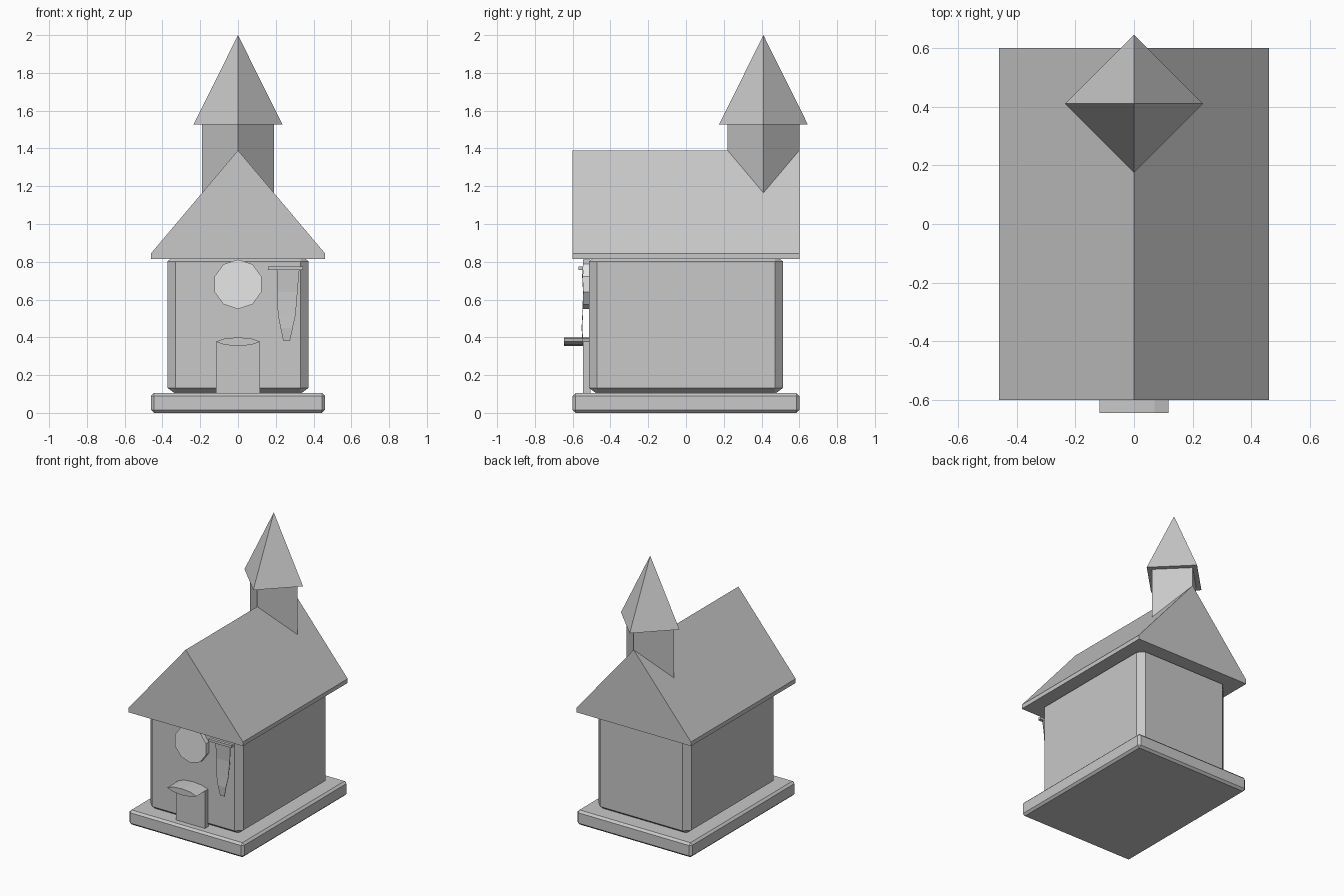
import bpy, bmesh, math
from mathutils import Matrix

if "Cube" in bpy.data.objects:
    bpy.data.objects.remove(bpy.data.objects["Cube"])


def material(name, value):
    m = bpy.data.materials.new(name)
    m.diffuse_color = (value, value, value, 1)
    m.use_nodes = True
    m.node_tree.nodes["Principled BSDF"].inputs["Base Color"].default_value = m.diffuse_color
    return m


stone = material("stone grey", 0.58)
pale = material("pale grey", 0.8)


def finish(name, bm, mat=stone):
    bmesh.ops.recalc_face_normals(bm, faces=bm.faces)
    mesh = bpy.data.meshes.new(name)
    bm.to_mesh(mesh)
    bm.free()
    mesh.materials.append(mat)
    ob = bpy.data.objects.new(name, mesh)
    bpy.context.collection.objects.link(ob)
    return ob


def box(name, x, y, z, bevel=0.0, z_squash=1.0):
    """Box from (min, max) ranges; z_squash flattens the bevel vertically."""
    bm = bmesh.new()
    bmesh.ops.create_cube(bm, size=1)
    size = (x[1] - x[0], y[1] - y[0], (z[1] - z[0]) / z_squash)
    bmesh.ops.scale(bm, vec=size, verts=bm.verts)
    if bevel:
        bmesh.ops.bevel(bm, geom=bm.edges[:], offset=bevel, segments=1,
                        affect='EDGES', profile=0.5)
    bmesh.ops.scale(bm, vec=(1, 1, z_squash), verts=bm.verts)
    bmesh.ops.translate(bm, vec=(sum(x) / 2, sum(y) / 2, sum(z) / 2), verts=bm.verts)
    return finish(name, bm)


def extrude_y(name, profile, y0, y1, mat=stone):
    """Extrude an (x, z) outline from y0 to y1."""
    bm = bmesh.new()
    face = bm.faces.new([bm.verts.new((x, y0, z)) for x, z in profile])
    out = bmesh.ops.extrude_face_region(bm, geom=[face])
    moved = [v for v in out["geom"] if isinstance(v, bmesh.types.BMVert)]
    bmesh.ops.translate(bm, vec=(0, y1 - y0, 0), verts=moved)
    return finish(name, bm, mat)


def four_sided(name, r_bottom, r_top, y, z0, z1):
    """Diamond-plan column or pyramid with corners on the x and y axes."""
    bm = bmesh.new()
    bmesh.ops.create_cone(bm, cap_ends=True, segments=4, radius1=r_bottom,
                          radius2=r_top, depth=z1 - z0,
                          matrix=Matrix.Translation((0, y, (z0 + z1) / 2)))
    # turn the corners onto the axes if they start on the diagonals
    v = max(bm.verts, key=lambda p: abs(p.co.x))
    if abs(v.co.x) < r_bottom * 0.9:
        bmesh.ops.rotate(bm, cent=(0, y, 0), matrix=Matrix.Rotation(math.pi / 4, 3, 'Z'),
                         verts=bm.verts)
    bmesh.ops.remove_doubles(bm, verts=bm.verts, dist=0.0001)
    return finish(name, bm)


# foundation and walls
box("foundation", (-0.46, 0.46), (-0.6, 0.6), (0, 0.105), 0.015)
box("walls", (-0.373, 0.373), (-0.513, 0.513), (0.1, 0.835), 0.043, 0.75)

# gabled roof
extrude_y("roof", [(-0.46, 0.815), (0.46, 0.815), (0.46, 0.845), (0, 1.39), (-0.46, 0.845)],
          -0.6, 0.6)

# steeple
four_sided("steeple_tower", 0.19, 0.19, 0.41, 1.0, 1.53)
four_sided("steeple_spire", 0.235, 0.0, 0.41, 1.527, 2.0)

# round window
ring = [math.radians(90 + 36 * i) for i in range(10)]
extrude_y("round_window", [(0.131 * math.cos(a), 0.681 + 0.131 * math.sin(a)) for a in ring],
          -0.545, -0.505, pale)

# door and its lens-shaped canopy
box("door", (-0.117, 0.117), (-0.545, -0.505), (0.1, 0.378))
extrude_y("door_canopy",
          [(-0.118, 0.377), (-0.07, 0.394), (0, 0.4), (0.07, 0.394),
           (0.118, 0.377), (0.07, 0.36), (0, 0.354), (-0.07, 0.36)], -0.645, -0.505)

# banner hanging from a rod: rows of (z, left x, right x, y)
box("banner_rod", (0.16, 0.345), (-0.568, -0.546), (0.757, 0.775))
bm = bmesh.new()
rows = [(0.76, 0.205, 0.325, -0.552), (0.64, 0.208, 0.315, -0.545),
        (0.52, 0.211, 0.305, -0.549), (0.45, 0.225, 0.29, -0.553),
        (0.38, 0.24, 0.275, -0.548)]
pairs = [(bm.verts.new((l, y, z)), bm.verts.new((r, y, z))) for z, l, r, y in rows]
for a, b in zip(pairs, pairs[1:]):
    bm.faces.new((a[0], b[0], b[1], a[1]))
banner = finish("banner", bm)
banner.modifiers.new("thickness", 'SOLIDIFY').thickness = 0.004
